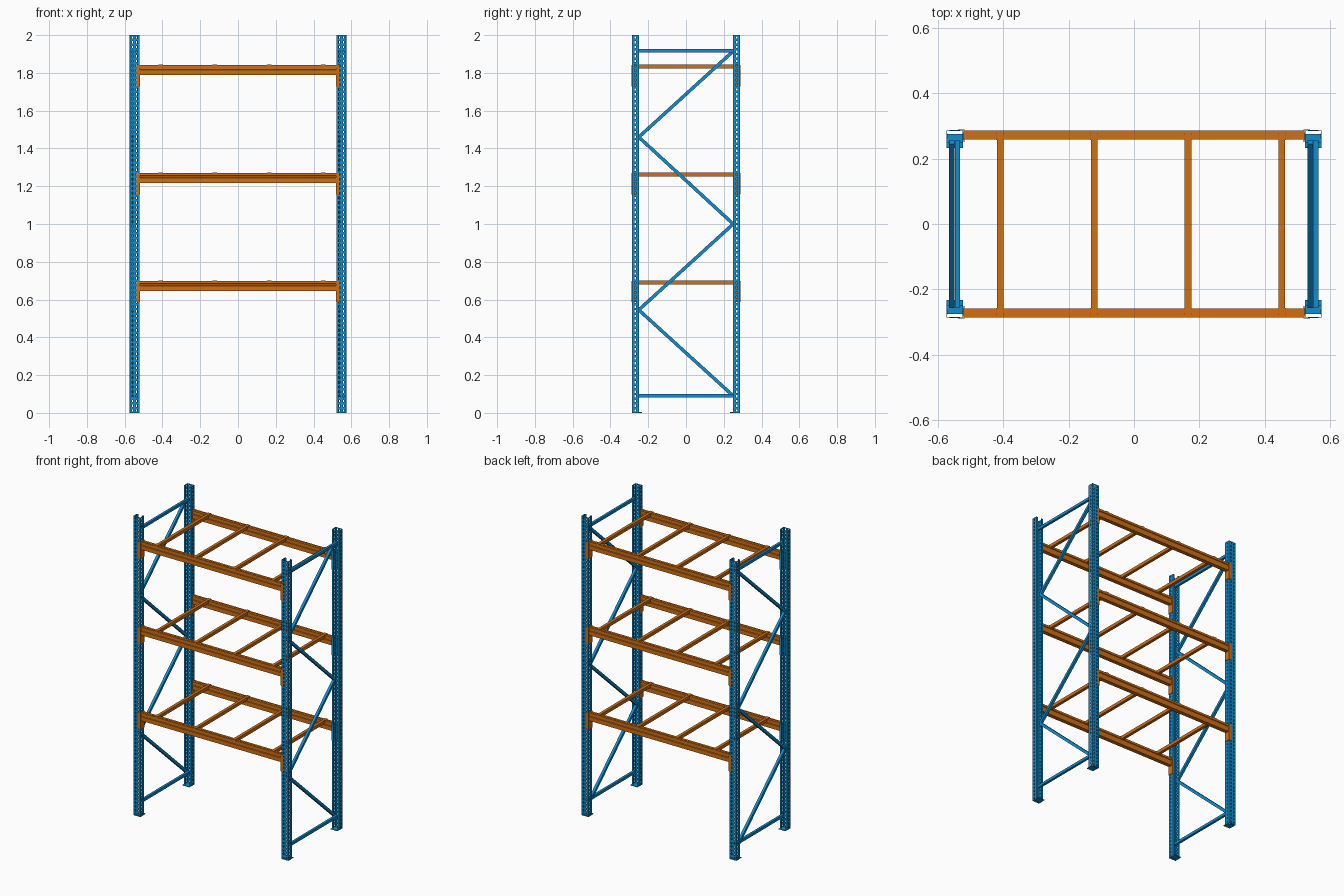
import bpy, bmesh
from mathutils import Vector

cube = bpy.data.objects.get("Cube")
if cube:
    bpy.data.objects.remove(cube)


def material(name, rgb):
    m = bpy.data.materials.new(name)
    m.use_nodes = True
    m.diffuse_color = (*rgb, 1)
    m.node_tree.nodes["Principled BSDF"].inputs["Base Color"].default_value = (*rgb, 1)
    return m


BLUE = material("rack blue", (0.006, 0.27, 0.62))
ORANGE = material("beam orange", (0.64, 0.16, 0.006))


def finish(name, bm, mat):
    bmesh.ops.recalc_face_normals(bm, faces=bm.faces)
    mesh = bpy.data.meshes.new(name)
    bm.to_mesh(mesh)
    bm.free()
    mesh.materials.append(mat)
    ob = bpy.data.objects.new(name, mesh)
    bpy.context.scene.collection.objects.link(ob)
    return ob


def add_box(bm, low, high):
    size = Vector(high) - Vector(low)
    mid = (Vector(high) + Vector(low)) / 2
    new = bmesh.ops.create_cube(bm, size=1)["verts"]
    for v in new:
        v.co = Vector([c * abs(s) for c, s in zip(v.co, size)]) + mid


def extrude_profile(bm, points, x0, x1):
    """Closed (y, z) outline swept along x."""
    face = bm.faces.new([bm.verts.new((x0, y, z)) for y, z in points])
    new = bmesh.ops.extrude_face_region(bm, geom=[face])["geom"]
    bmesh.ops.translate(bm, vec=(x1 - x0, 0, 0),
                        verts=[g for g in new if isinstance(g, bmesh.types.BMVert)])


# Perforated open upright: (across, depth) profile, swept in rows with holes left out
HALF = [(0.004, 0), (0.008, 0), (0.015, 0), (0.0245, 0), (0.0245, 0.012),
        (0.0245, 0.019), (0.0245, 0.035), (0.014, 0.035)]
HOLED = {(0.008, 0.015), (0.012, 0.019)}
PITCH, HOLE, ROWS = 0.025, 0.012, 80


def upright(name, cx, side):
    bm = bmesh.new()
    profile = [(-x, d) for x, d in reversed(HALF)] + HALF
    levels = [0]
    for r in range(ROWS):
        mid = (r + 0.5) * PITCH
        levels += [mid - HOLE / 2, mid + HOLE / 2]
    levels.append(ROWS * PITCH)
    grid = [[bm.verts.new((cx + x, side * (0.285 - d), z)) for x, d in profile]
            for z in levels]
    for r in range(len(levels) - 1):
        for i in range(len(profile) - 1):
            a, b = profile[i], profile[i + 1]
            web_hole = tuple(sorted((abs(a[0]), abs(b[0])))) in HOLED
            side_hole = tuple(sorted((a[1], b[1]))) in HOLED
            if r % 2 and (web_hole or side_hole):
                continue
            bm.faces.new((grid[r][i], grid[r][i + 1], grid[r + 1][i + 1], grid[r + 1][i]))
    ob = finish(name, bm, BLUE)
    solid = ob.modifiers.new("sheet thickness", "SOLIDIFY")
    solid.thickness = 0.003
    solid.offset = 0


def strut(name, x, a, b, width, height):
    """Straight bar in a plane of constant x between two (y, z) points."""
    bm = bmesh.new()
    p, q = Vector((0, *a)), Vector((0, *b))
    n = Vector((1, 0, 0)).cross((q - p).normalized()) * height / 2
    extrude_profile(bm, [(c.y, c.z) for c in (p + n, q + n, q - n, p - n)],
                    x - width / 2, x + width / 2)
    finish(name, bm, BLUE)


# Side frames: uprights, foot plates, horizontal ties, zigzag braces
ZIGZAG = [(0.25, 0.09), (-0.25, 0.545), (0.25, 1.0), (-0.25, 1.46), (0.25, 1.915)]
for label, cx in (("right", -0.5475), ("left", 0.5475)):
    for end, side in (("front", -1), ("back", 1)):
        upright(f"{label}_{end}_upright", cx, side)
        bm = bmesh.new()
        ys = sorted((side * 0.232, side * 0.275))
        add_box(bm, (cx - 0.025, ys[0], 0), (cx + 0.025, ys[1], 0.004))
        finish(f"{label}_{end}_foot_plate", bm, BLUE)
    for tie, z in (("bottom", 0.09), ("top", 1.917)):
        strut(f"{label}_{tie}_tie", cx + 0.008, (-0.255, z), (0.255, z), 0.016, 0.018)
    for i in range(len(ZIGZAG) - 1):
        strut(f"{label}_brace_{i + 1}", cx - 0.009, ZIGZAG[i], ZIGZAG[i + 1], 0.017, 0.018)

# Shelf levels: grooved beams, end connectors, cross bars
BEAM = [(0.285, -0.053), (0.285, -0.026), (0.281, -0.024), (0.281, -0.016),
        (0.285, -0.014), (0.285, 0), (0.276, 0), (0.276, -0.003), (0.273, -0.003),
        (0.273, 0), (0.258, 0), (0.258, -0.014), (0.262, -0.016), (0.262, -0.024),
        (0.258, -0.026), (0.258, -0.053)]
for level in range(3):
    top = 0.698 + 0.5715 * level
    tag = f"level_{level + 1}"
    for end, side in (("front", -1), ("back", 1)):
        bm = bmesh.new()
        extrude_profile(bm, [(side * y, top + z) for y, z in BEAM], -0.521, 0.521)
        finish(f"{tag}_{end}_beam", bm, ORANGE)
        for label, sx in (("right", -1), ("left", 1)):
            bm = bmesh.new()
            for xs, ys in (((0.518, 0.538), (0.2865, 0.289)), ((0.518, 0.5215), (0.25, 0.289))):
                xr = sorted(sx * x for x in xs)
                yr = sorted(side * y for y in ys)
                add_box(bm, (xr[0], yr[0], top - 0.112), (xr[1], yr[1], top))
            finish(f"{tag}_{end}_{label}_connector", bm, ORANGE)
    for i in range(4):
        x = -0.409 + 0.287 * i
        bm = bmesh.new()
        add_box(bm, (x - 0.01, -0.259, top - 0.018), (x + 0.01, 0.259, top + 0.003))
        for side in (-1, 1):
            ys = sorted((side * 0.257, side * 0.285))
            add_box(bm, (x - 0.012, ys[0], top - 0.001), (x + 0.012, ys[1], top + 0.004))
        finish(f"{tag}_cross_bar_{i + 1}", bm, ORANGE)
